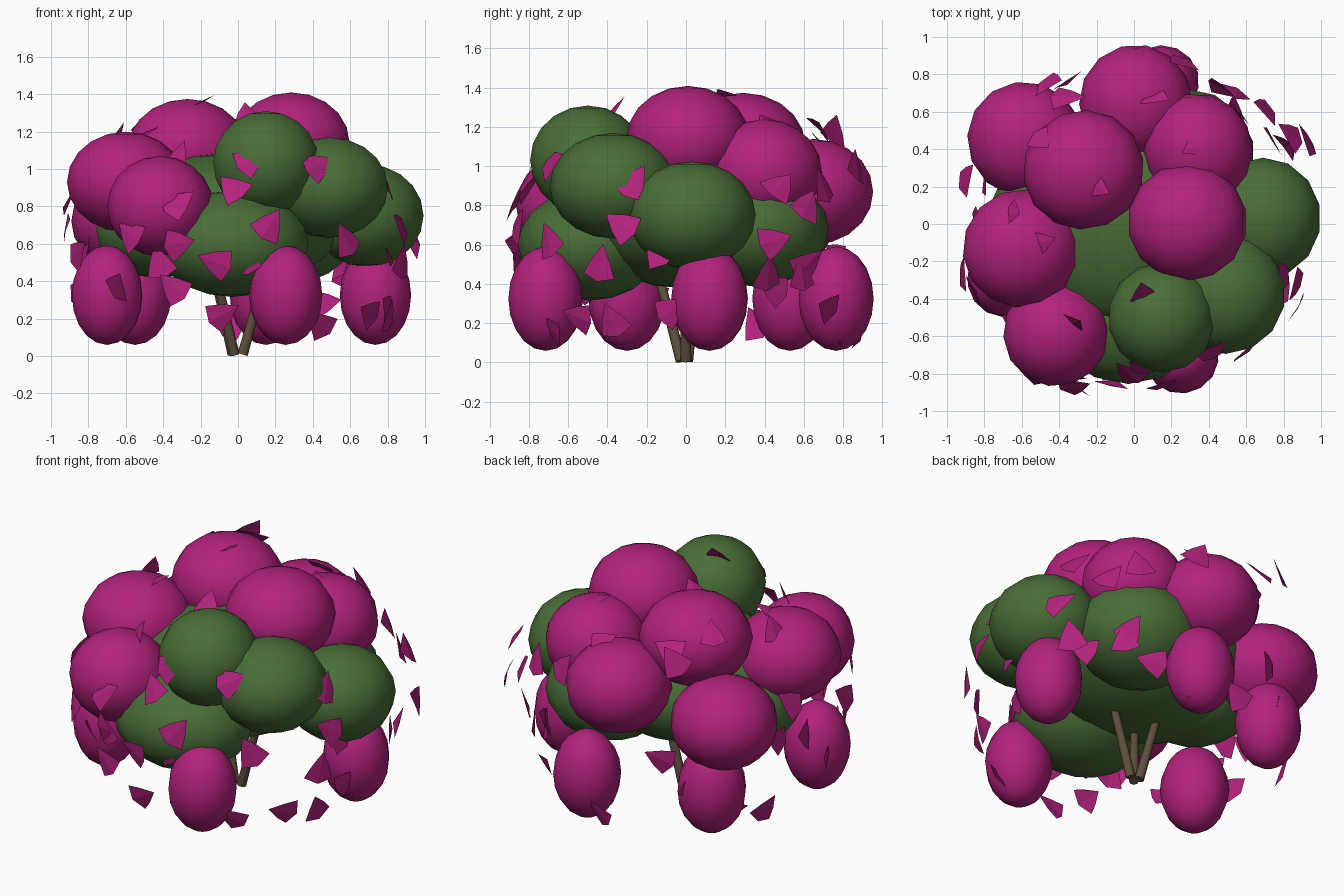
import bpy, bmesh, math, random
from mathutils import Vector, Matrix

if "Cube" in bpy.data.objects:
    bpy.data.objects.remove(bpy.data.objects["Cube"])

random.seed(4)

def material(name, rgb):
    m = bpy.data.materials.new(name)
    m.diffuse_color = (*rgb, 1)
    m.use_nodes = True
    m.node_tree.nodes["Principled BSDF"].inputs["Base Color"].default_value = m.diffuse_color
    return m

PINK = material("magenta", (0.45, 0.016, 0.205))
GREEN = material("leaf green", (0.066, 0.155, 0.038))
BROWN = material("bark brown", (0.115, 0.08, 0.048))

def finish(name, bm, mat, smooth=True):
    me = bpy.data.meshes.new(name)
    for f in bm.faces:
        f.smooth = smooth
    bm.to_mesh(me)
    bm.free()
    me.materials.append(mat)
    ob = bpy.data.objects.new(name, me)
    bpy.context.collection.objects.link(ob)
    if smooth:
        bpy.context.view_layer.objects.active = ob
        ob.select_set(True)
        bpy.ops.object.shade_smooth_by_angle(angle=math.radians(45))
        ob.select_set(False)
    return ob

def puff(name, c, mat, size, turn=0.0):
    """Closed rounded clump, turned about z."""
    bm = bmesh.new()
    bmesh.ops.create_uvsphere(bm, u_segments=14, v_segments=10, radius=1.015)
    bmesh.ops.transform(bm, verts=bm.verts, matrix=Matrix.Translation(c)
                        @ Matrix.Rotation(turn, 4, 'Z') @ Matrix.Diagonal((*size, 1)))
    finish(name, bm, mat)

# green core
puff("leaf_core", (-0.04, 0.02, 0.73), GREEN, (0.62, 0.58, 0.35))

# green leaf clumps
for i, (x, y, z, rx, ry, rz) in enumerate([
        (0.15, -0.50, 1.03, 0.285, 0.29, 0.275), (0.49, -0.37, 0.90, 0.315, 0.32, 0.265),
        (0.69, 0.03, 0.75, 0.305, 0.32, 0.27), (-0.03, -0.49, 0.60, 0.41, 0.36, 0.28),
        (0.27, 0.36, 0.68, 0.37, 0.36, 0.29), (-0.42, 0.05, 0.67, 0.34, 0.36, 0.25)]):
    puff(f"leaf_clump_{i + 1}", (x, y, z), GREEN, (rx, ry, rz))

# upper magenta flower clumps
for i, (x, y, z, r) in enumerate([
        (0.285, 0.01, 1.14, 0.315), (-0.27, 0.29, 1.105, 0.32), (-0.60, -0.13, 0.93, 0.315),
        (-0.415, -0.58, 0.80, 0.285), (0.01, 0.65, 0.87, 0.305), (0.34, 0.40, 0.97, 0.295),
        (-0.58, 0.45, 0.72, 0.31)]):
    puff(f"flower_clump_{i + 1}", (x, y, z), PINK, (r, r * 0.98, 0.265), i * 0.4)

# hanging magenta flower pods
for i, (x, y) in enumerate([(0.255, -0.715), (0.735, 0.12), (0.15, 0.765), (-0.55, 0.53), (-0.70, -0.30)]):
    puff(f"hanging_flower_{i + 1}", (x, y, 0.325), PINK, (0.188, 0.195, 0.262), math.atan2(y, x))

# stems
for i, (a, b) in enumerate([((-0.03, 0.01, 0), (-0.14, 0.06, 0.48)),
                            ((0.025, 0.0, 0), (0.16, -0.01, 0.48)),
                            ((-0.02, -0.025, 0), (-0.13, -0.15, 0.48))]):
    a, b = Vector(a), Vector(b)
    d = b - a
    bm = bmesh.new()
    bmesh.ops.create_cone(bm, cap_ends=True, segments=8, radius1=0.028, radius2=0.022, depth=d.length)
    bmesh.ops.transform(bm, verts=bm.verts, matrix=Matrix.Translation((a + b) / 2 + Vector((0, 0, 0.008)))
                        @ d.to_track_quat('Z', 'Y').to_matrix().to_4x4())
    finish(f"stem_{i + 1}", bm, BROWN)

# loose bracts: rounded triangles with a slight cup
def bract(bm, p, s=0.1):
    p = Vector(p)
    n = p - Vector((0, 0, 0.55))
    n += Vector([random.uniform(-0.25, 0.25) for _ in range(3)])
    mtx = (Matrix.Translation(p) @ n.to_track_quat('Z', 'Y').to_matrix().to_4x4()
           @ Matrix.Rotation(random.uniform(-1.4, 1.4), 4, 'Z'))
    pts = [(0, 1.05, 0), (-0.55, 0.2, -0.03), (-0.9, -0.6, -0.12), (0, -0.9, 0.02),
           (0.9, -0.6, -0.12), (0.55, 0.2, -0.03)]
    v = [bm.verts.new(mtx @ (Vector(c) * s)) for c in pts]
    bm.faces.new((v[0], v[1], v[2], v[3]))
    bm.faces.new((v[0], v[3], v[4], v[5]))

bm = bmesh.new()
for p in [(0.07, -0.77, 1.05), (-0.03, -0.80, 0.9), (0.17, -0.86, 0.7), (-0.12, -0.86, 0.5),
          (-0.32, -0.87, 0.82), (-0.58, -0.8, 0.65), (0.58, -0.70, 0.62), (0.43, -0.68, 1.02),
          (0.80, -0.27, 0.92), (0.87, -0.33, 0.7), (0.88, -0.44, 0.5), (0.93, 0.45, 0.62),
          (0.82, 0.42, 0.45), (0.84, 0.48, 0.9), (0.7, 0.62, 0.8), (0.55, 0.7, 0.9),
          (0.55, 0.62, 0.5), (0.25, 0.87, 1.0), (-0.45, 0.76, 1.18), (-0.36, 0.68, 1.2),
          (-0.9, 0.25, 0.85), (-0.92, -0.26, 0.7), (-0.86, -0.36, 0.55), (-0.32, -0.87, 0.6)]:
    bract(bm, p)
finish("bracts_sides", bm, PINK, smooth=False)

bm = bmesh.new()
for p in [(-0.2, 0.2, 1.36), (0.33, 0.42, 1.235), (0.1, 0.68, 1.13), (0.05, -0.37, 1.29),
          (-0.65, 0.06, 1.17), (-0.5, -0.1, 1.19), (-0.32, -0.53, 1.07), (-0.5, 0.45, 1.25)]:
    bract(bm, p, 0.085)
finish("bracts_top", bm, PINK, smooth=False)

# low bracts scattered in a ring round the hanging flowers
bm = bmesh.new()
for i in range(26):
    a = 2 * math.pi * (i + random.uniform(-0.4, 0.4)) / 26
    r = random.uniform(0.78, 0.9)
    bract(bm, (r * math.cos(a), r * math.sin(a), random.uniform(0.16, 0.6)), 0.095)
finish("bracts_low", bm, PINK, smooth=False)
